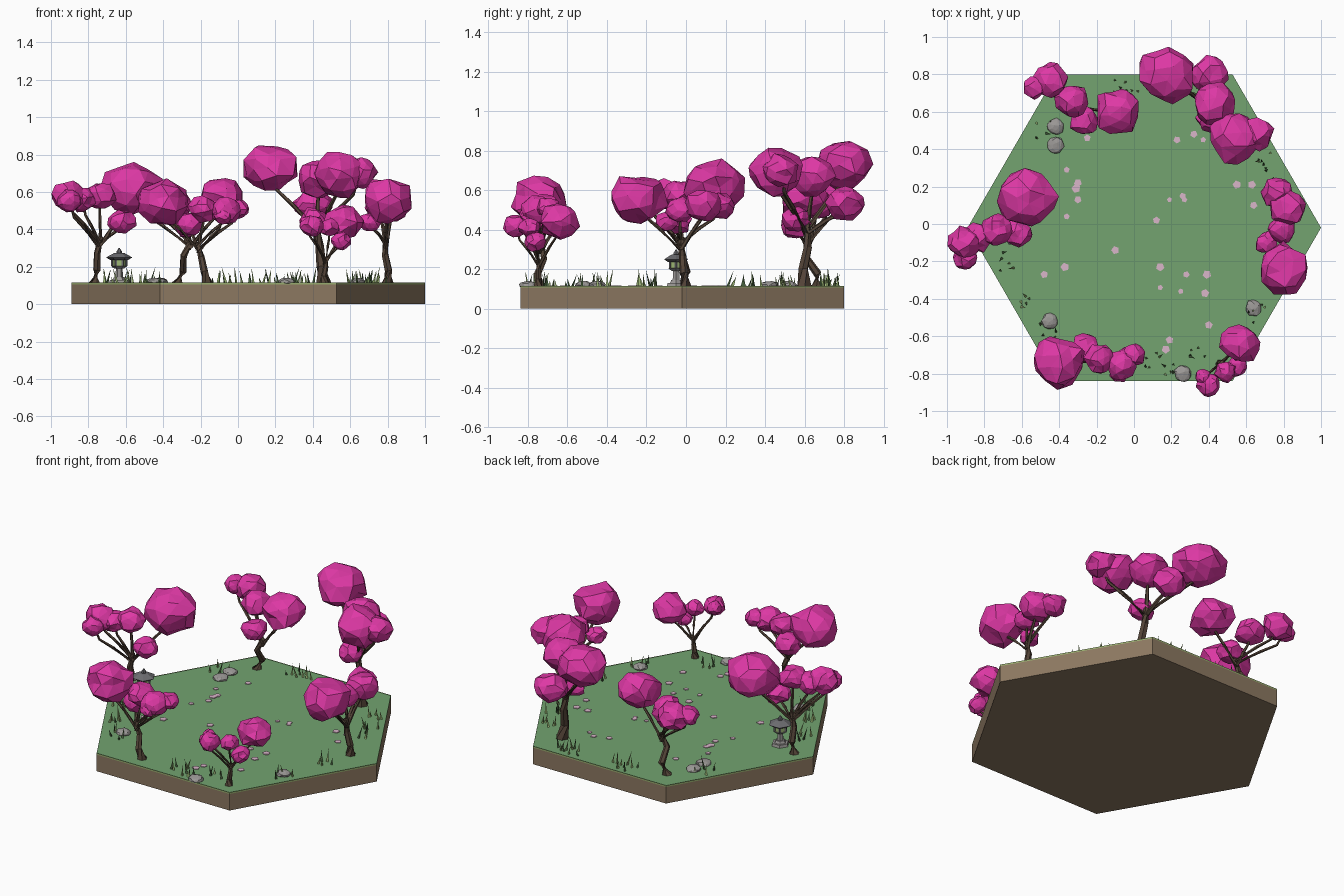
import bpy, bmesh, math, random
from mathutils import Vector, Matrix

if "Cube" in bpy.data.objects:
    bpy.data.objects.remove(bpy.data.objects["Cube"])

random.seed(7)


def srgb(r, g, b):
    return [((c / 255 + 0.055) / 1.055) ** 2.4 for c in (r, g, b)] + [1]


def material(name, *rgb):
    m = bpy.data.materials.new(name)
    m.diffuse_color = srgb(*rgb)
    m.use_nodes = True
    m.node_tree.nodes["Principled BSDF"].inputs["Base Color"].default_value = m.diffuse_color
    return m


FOLIAGE = material("magenta_foliage", 222, 56, 165)
BARK = material("dark_bark", 84, 68, 56)
GRASS = material("grass_green", 115, 164, 112)
RIM = material("rim_green", 152, 172, 110)
SOIL = material("brown_soil", 140, 120, 97)
PETAL = material("pale_petal", 218, 182, 202)
ROCK = material("grey_rock", 155, 152, 150)
BLADE_DARK = material("dark_blade", 72, 98, 62)
BLADE_LIGHT = material("light_blade", 158, 184, 118)
STONE = material("lantern_stone", 108, 108, 112)
CENTRE, RADIUS, TOP = Vector((0.055, -0.02, 0)), 0.945, 0.113


def finish(bm, name, *mats):
    bmesh.ops.recalc_face_normals(bm, faces=bm.faces[:])
    mesh = bpy.data.meshes.new(name)
    bm.to_mesh(mesh)
    bm.free()
    for m in mats:
        mesh.materials.append(m)
    ob = bpy.data.objects.new(name, mesh)
    bpy.context.collection.objects.link(ob)
    return ob


def prism(bm, centre, sides, r0, r1, z0, z1, turn=0.0, mat=0):
    """Upright tapered prism."""
    rings = [[bm.verts.new((centre[0] + r * math.cos(turn + math.tau * i / sides),
                            centre[1] + r * math.sin(turn + math.tau * i / sides), z))
              for i in range(sides)] for r, z in ((r0, z0), (r1, z1))]
    faces = [bm.faces.new((rings[0][i], rings[0][(i + 1) % sides],
                           rings[1][(i + 1) % sides], rings[1][i])) for i in range(sides)]
    faces += [bm.faces.new(rings[0][::-1]), bm.faces.new(rings[1])]
    for f in faces:
        f.material_index = mat
    return faces[-1]


def tube(bm, points, radii, sides=6):
    """Faceted limb along a path."""
    rings = []
    for k, (p, r) in enumerate(zip(points, radii)):
        d = points[min(k + 1, len(points) - 1)] - points[max(k - 1, 0)]
        if k == 0:
            d = Vector((0, 0, 1))
        q = d.to_track_quat('Z', 'Y')
        rings.append([bm.verts.new(p + q @ Vector((r * math.cos(math.tau * i / sides),
                                                   r * math.sin(math.tau * i / sides), 0)))
                      for i in range(sides)])
    for a, b in zip(rings, rings[1:]):
        for i in range(sides):
            j = (i + 1) % sides
            bm.faces.new((a[i], a[j], b[j], b[i]))
    bm.faces.new(rings[0][::-1])
    bm.faces.new(rings[-1])


def clump(bm, centre, r, squash=0.88, rough=0.1, level=2):
    """Irregular faceted ball."""
    verts = bmesh.ops.create_icosphere(bm, subdivisions=level, radius=r)["verts"]
    spin = Matrix.Rotation(random.uniform(0, 6.28), 3, 'Z') @ Matrix.Rotation(random.uniform(0, 6.28), 3, 'X')
    for v in verts:
        jig = Vector([random.uniform(-rough, rough) * r for _ in range(3)])
        p = spin @ (v.co * random.uniform(1 - rough, 1 + rough * 0.7) + jig)
        v.co = Vector(centre) + Vector((p.x, p.y, p.z * squash))


def tree(name, base, fork, thick, clumps):
    wood, leaves = bmesh.new(), bmesh.new()
    b, f = Vector((*base, 0.108)), Vector(fork)
    side = Vector((f.y - b.y, b.x - f.x, 0)) * 0.25
    tube(wood, [b, b.lerp(f, 0.3) - side, b.lerp(f, 0.65) + side, f],
         [thick, thick * 0.62, thick * 0.55, thick * 0.45])
    for x, y, z, r in clumps:
        c = Vector((x, y, z))
        start = b.lerp(f, random.uniform(0.85, 1.0))
        elbow = start.lerp(c, 0.5)
        elbow.z = start.z + (c.z - start.z) * 0.36
        near = start.lerp(c, 0.85)
        near.z = start.z + (c.z - start.z) * 0.62
        tube(wood, [start - Vector((0, 0, 0.02)), elbow, near, c],
             [thick * 0.4, thick * 0.28, thick * 0.22, thick * 0.15], 5)
        clump(leaves, c, r)
    finish(wood, name + "_trunk", BARK)
    finish(leaves, name + "_foliage", FOLIAGE)


# Hexagonal soil block and grass slab with a pale raised rim
bm = bmesh.new()
prism(bm, CENTRE, 6, RADIUS, RADIUS, 0, 0.106)
finish(bm, "soil_base", SOIL)
bm = bmesh.new()
lawn = prism(bm, CENTRE, 6, RADIUS, RADIUS, 0.106, 0.116, mat=1)
bmesh.ops.inset_individual(bm, faces=[lawn], thickness=0.022)
lawn.material_index = 0
for v in lawn.verts:
    v.co.z = TOP
finish(bm, "grass_top", GRASS, RIM)

# Trees: base, fork, trunk radius, clumps (x, y, z, radius)
tree("back_left_tree", (-0.33, 0.66), (-0.25, 0.61, 0.34), 0.034, [
    (-0.09, 0.60, 0.57, 0.125), (-0.45, 0.77, 0.56, 0.095), (-0.53, 0.73, 0.57, 0.065),
    (-0.33, 0.66, 0.53, 0.09), (-0.27, 0.55, 0.42, 0.075)])
tree("back_right_tree", (0.46, 0.60), (0.42, 0.61, 0.42), 0.042, [
    (0.17, 0.80, 0.73, 0.15), (0.40, 0.80, 0.53, 0.10), (0.43, 0.64, 0.67, 0.115),
    (0.54, 0.46, 0.69, 0.14), (0.65, 0.48, 0.70, 0.09), (0.41, 0.56, 0.45, 0.075)])
tree("left_tree", (-0.77, 0.0), (-0.735, -0.02, 0.36), 0.034, [
    (-0.57, 0.14, 0.62, 0.16), (-0.62, -0.05, 0.44, 0.075), (-0.74, -0.03, 0.58, 0.085),
    (-0.83, -0.07, 0.56, 0.075), (-0.91, -0.10, 0.58, 0.09), (-0.90, -0.18, 0.55, 0.065)])
tree("front_left_tree", (-0.16, -0.74), (-0.22, -0.73, 0.33), 0.032, [
    (-0.40, -0.74, 0.54, 0.14), (-0.26, -0.66, 0.43, 0.075), (-0.18, -0.72, 0.51, 0.08),
    (-0.06, -0.75, 0.50, 0.085), (0.0, -0.70, 0.51, 0.06), (-0.08, -0.80, 0.47, 0.05)])
tree("front_right_tree", (0.46, -0.75), (0.47, -0.74, 0.25), 0.026, [
    (0.57, -0.64, 0.44, 0.105), (0.40, -0.86, 0.42, 0.065), (0.37, -0.82, 0.43, 0.045),
    (0.49, -0.79, 0.41, 0.055), (0.55, -0.76, 0.34, 0.055)])
tree("right_tree", (0.80, 0.0), (0.79, -0.03, 0.35), 0.034, [
    (0.80, -0.24, 0.56, 0.14), (0.82, 0.09, 0.52, 0.10), (0.76, 0.17, 0.52, 0.08),
    (0.79, -0.03, 0.50, 0.075), (0.71, -0.10, 0.44, 0.06)])

# Stone lantern: tiers as (sides, r0, r1, z0, z1, material slot)
bm = bmesh.new()
for sides, r0, r1, z0, z1, slot in [
        (6, 0.055, 0.05, TOP - 0.003, 0.13, 0), (6, 0.036, 0.028, 0.13, 0.145, 0),
        (6, 0.02, 0.018, 0.145, 0.19, 0), (6, 0.025, 0.045, 0.19, 0.205, 0),
        (6, 0.036, 0.036, 0.205, 0.237, 1), (6, 0.05, 0.07, 0.237, 0.25, 2),
        (6, 0.07, 0.028, 0.25, 0.273, 2), (6, 0.014, 0.014, 0.273, 0.285, 2),
        (6, 0.012, 0.003, 0.285, 0.30, 2)]:
    prism(bm, (-0.635, -0.05), sides, r0, r1, z0, z1, mat=slot)
for i in range(6):  # corner posts around the light box
    a = math.tau * i / 6
    prism(bm, (-0.635 + 0.036 * math.cos(a), -0.05 + 0.036 * math.sin(a)), 4, 0.007, 0.007, 0.203, 0.239, a, 2)
finish(bm, "stone_lantern", ROCK, BLADE_LIGHT, STONE)

# Flat rocks
bm = bmesh.new()
for x, y, r in [(-0.42, 0.52, 0.045), (-0.42, 0.42, 0.045), (-0.45, -0.52, 0.045),
                (0.26, -0.80, 0.045), (0.64, -0.45, 0.045)]:
    clump(bm, (x, y, TOP + 0.006), r, 0.5, 0.08)
finish(bm, "rocks", ROCK)

# Fallen petals
bm = bmesh.new()
for x, y in [(.23, .45), (.32, .48), (.37, .45), (-.25, .46), (-.36, .29), (-.30, .22), (-.31, .19),
             (-.30, .13), (-.36, .04), (.26, .15), (.27, .13), (.19, .13), (.12, .02), (-.10, -.14),
             (.55, .21), (.63, .21), (.64, .10), (.14, -.23), (.28, -.27), (.39, -.27), (.14, -.34),
             (.25, -.36), (.38, -.37), (-.37, -.23), (-.48, -.27), (.40, -.54), (.19, -.62), (.17, -.67)]:
    r = random.uniform(0.014, 0.026)
    prism(bm, (x, y), 5, r, r, TOP, TOP + 0.004, random.uniform(0, 6))
finish(bm, "fallen_petals", PETAL)

# Grass blades in loose tufts around the edge
bm = bmesh.new()
tufts = [(0.0, .72), (-.10, .73), (.38, .74), (.62, .50), (.70, .36), (.73, .25), (.10, -.73),
         (.34, -.69), (.18, -.78), (-.67, -.20), (-.60, -.42), (-.48, .50), (.66, -.48),
         (.74, -.18), (-.46, -.58), (.28, .73)]
for x, y in tufts:
    for _ in range(5):
        p = Vector((x + random.uniform(-.05, .05), y + random.uniform(-.05, .05), TOP - 0.002))
        a, h = random.uniform(0, math.tau), random.uniform(0.03, 0.095)
        lean = Vector((math.cos(a), math.sin(a), 0)) * h * random.uniform(0.1, 0.4)
        foot = [bm.verts.new(p + Vector((0.008 * math.cos(a + t), 0.008 * math.sin(a + t), 0)))
                for t in (0, 2.1, 4.2)]
        tip = bm.verts.new(p + lean + Vector((0, 0, h)))
        slot = int(random.random() < 0.55)
        for i in range(3):
            bm.faces.new((foot[i], foot[(i + 1) % 3], tip)).material_index = slot
        bm.faces.new(foot[::-1]).material_index = slot
finish(bm, "grass_blades", BLADE_DARK, BLADE_LIGHT)
